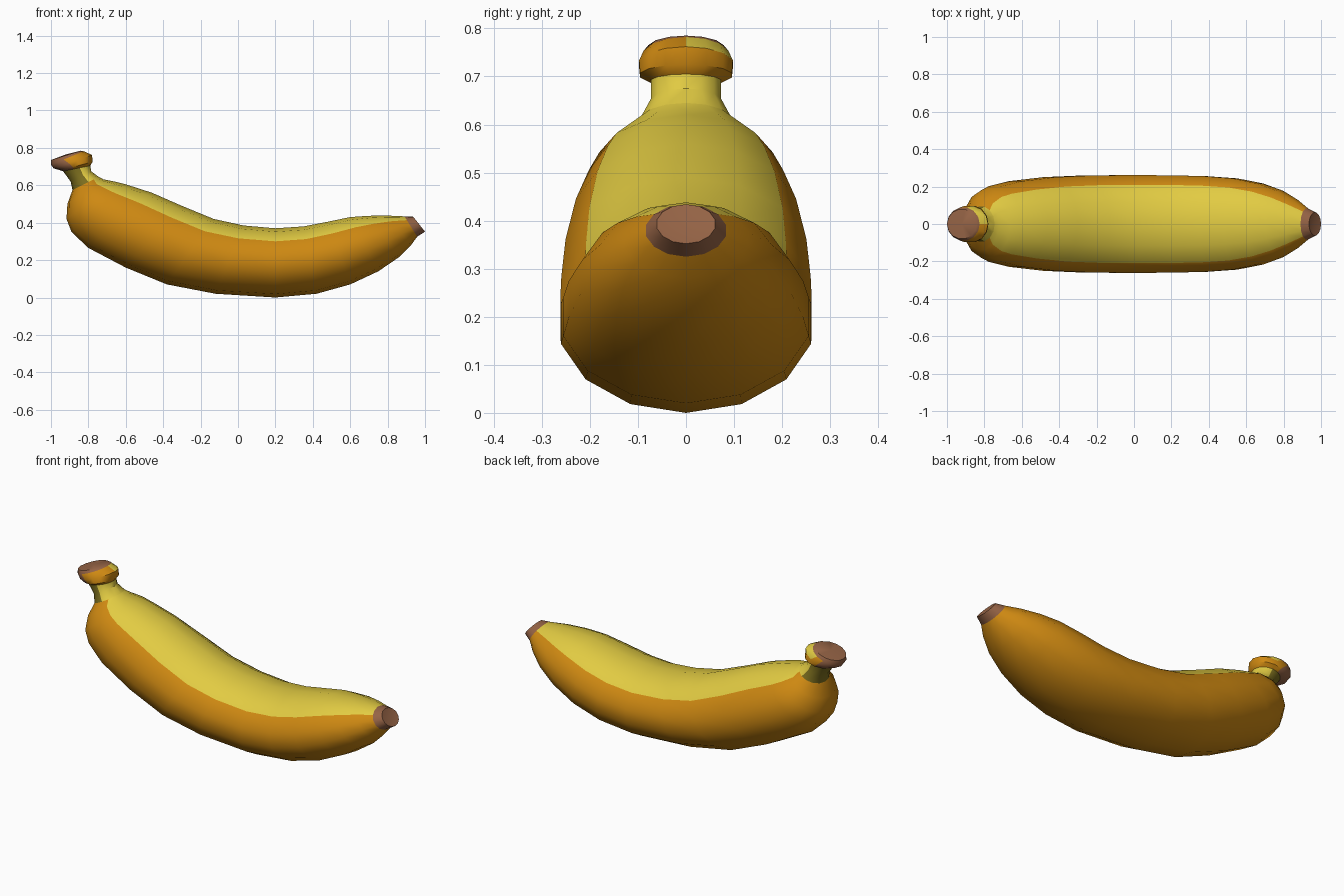
import bpy, bmesh, math
from mathutils import Vector

if "Cube" in bpy.data.objects:
    bpy.data.objects.remove(bpy.data.objects["Cube"])

SIDES = 14


def material(name, rgb):
    m = bpy.data.materials.new(name)
    m.diffuse_color = (*rgb, 1)
    m.use_nodes = True
    m.node_tree.nodes["Principled BSDF"].inputs["Base Color"].default_value = m.diffuse_color
    return m


MATS = [material("ripe yellow", (0.76, 0.60, 0.055)),
        material("deep orange", (0.62, 0.25, 0.006)),
        material("dry brown", (0.30, 0.125, 0.06)),
        material("olive green", (0.20, 0.155, 0.013))]
YELLOW, ORANGE, BROWN, OLIVE = range(4)


def loft(name, rings, rule, start=None, end=None):
    """Skin rings of (inner x, z, outer x, z, half width); rule(i, k) gives the colour."""
    bm = bmesh.new()
    loops = []
    for xt, zt, xb, zb, w in rings:
        top, bot = Vector((xt, 0, zt)), Vector((xb, 0, zb))
        mid, up = (top + bot) / 2, (top - bot) / 2
        loop = []
        for k in range(SIDES):
            a = math.tau * k / SIDES
            loop.append(bm.verts.new(mid - up * math.cos(a) + Vector((0, w * math.sin(a), 0))))
        loops.append(loop)
    for i in range(len(loops) - 1):
        for k in range(SIDES):
            n = (k + 1) % SIDES
            f = bm.faces.new((loops[i][k], loops[i][n], loops[i + 1][n], loops[i + 1][k]))
            f.material_index = rule(i, k)
    # Closed ends as brown fans
    for centre, loop, flip in ((start, loops[0], True), (end, loops[-1], False)):
        if centre:
            c = bm.verts.new(centre)
            for k in range(SIDES):
                a, b = loop[k], loop[(k + 1) % SIDES]
                f = bm.faces.new((c, b, a) if flip else (c, a, b))
                f.material_index = BROWN
    mesh = bpy.data.meshes.new(name)
    bm.to_mesh(mesh)
    bm.free()
    for m in MATS:
        mesh.materials.append(m)
    obj = bpy.data.objects.new(name, mesh)
    bpy.context.collection.objects.link(obj)
    bpy.context.view_layer.objects.active = obj
    obj.select_set(True)
    bpy.ops.object.shade_smooth_by_angle(angle=math.radians(40))
    obj.select_set(False)


# Rings shared between neighbouring parts
neck_base = (-0.745, 0.645, -0.885, 0.575, 0.095)
neck_top = (-0.79, 0.705, -0.935, 0.675, 0.075)
tip_base = (0.89, 0.434, 0.958, 0.325, 0.085)

# Curved fruit: yellow on the inside of the bend, orange elsewhere
body = [neck_base,
        (-0.72, 0.632, -0.912, 0.50, 0.14),
        (-0.66, 0.62, -0.917, 0.42, 0.185),
        (-0.60, 0.605, -0.89, 0.35, 0.207),
        (-0.46, 0.56, -0.80, 0.265, 0.235),
        (-0.30, 0.49, -0.60, 0.16, 0.257),
        (-0.13, 0.42, -0.38, 0.07, 0.266),
        (0.03, 0.385, -0.12, 0.02, 0.268),
        (0.20, 0.37, 0.20, 0.0, 0.267),
        (0.35, 0.38, 0.42, 0.02, 0.262),
        (0.48, 0.405, 0.60, 0.07, 0.25),
        (0.60, 0.43, 0.75, 0.14, 0.222),
        (0.70, 0.437, 0.86, 0.215, 0.182),
        (0.80, 0.438, 0.925, 0.28, 0.132),
        tip_base]
loft("fruit_body", body, lambda i, k: YELLOW if 5 <= k <= 8 else ORANGE)

# Dry blossom tip
loft("blossom_tip", [tip_base, (0.935, 0.434, 1.0, 0.352, 0.062)],
     lambda i, k: BROWN, end=(0.96, 0, 0.39))

# Neck: olive on the outer side
neck_mid = (-0.785, 0.675, -0.895, 0.62, 0.075)
loft("neck", [neck_top, neck_mid, neck_base],
     lambda i, k: YELLOW if 4 <= k <= 9 else OLIVE)


# Flared stem end: brown outside, orange and yellow rim inside
def rim_colour(i, k):
    if i == 0 or k < 3 or k > 10:
        return BROWN
    return YELLOW if i == 1 and 4 <= k <= 6 else ORANGE


loft("stem_end",
     [(-0.84, 0.785, -1.0, 0.735, 0.08),
      (-0.825, 0.782, -1.0, 0.71, 0.09),
      (-0.78, 0.762, -0.985, 0.69, 0.1),
      (-0.778, 0.725, -0.95, 0.68, 0.098),
      neck_top],
     rim_colour, start=(-0.92, 0, 0.765))
